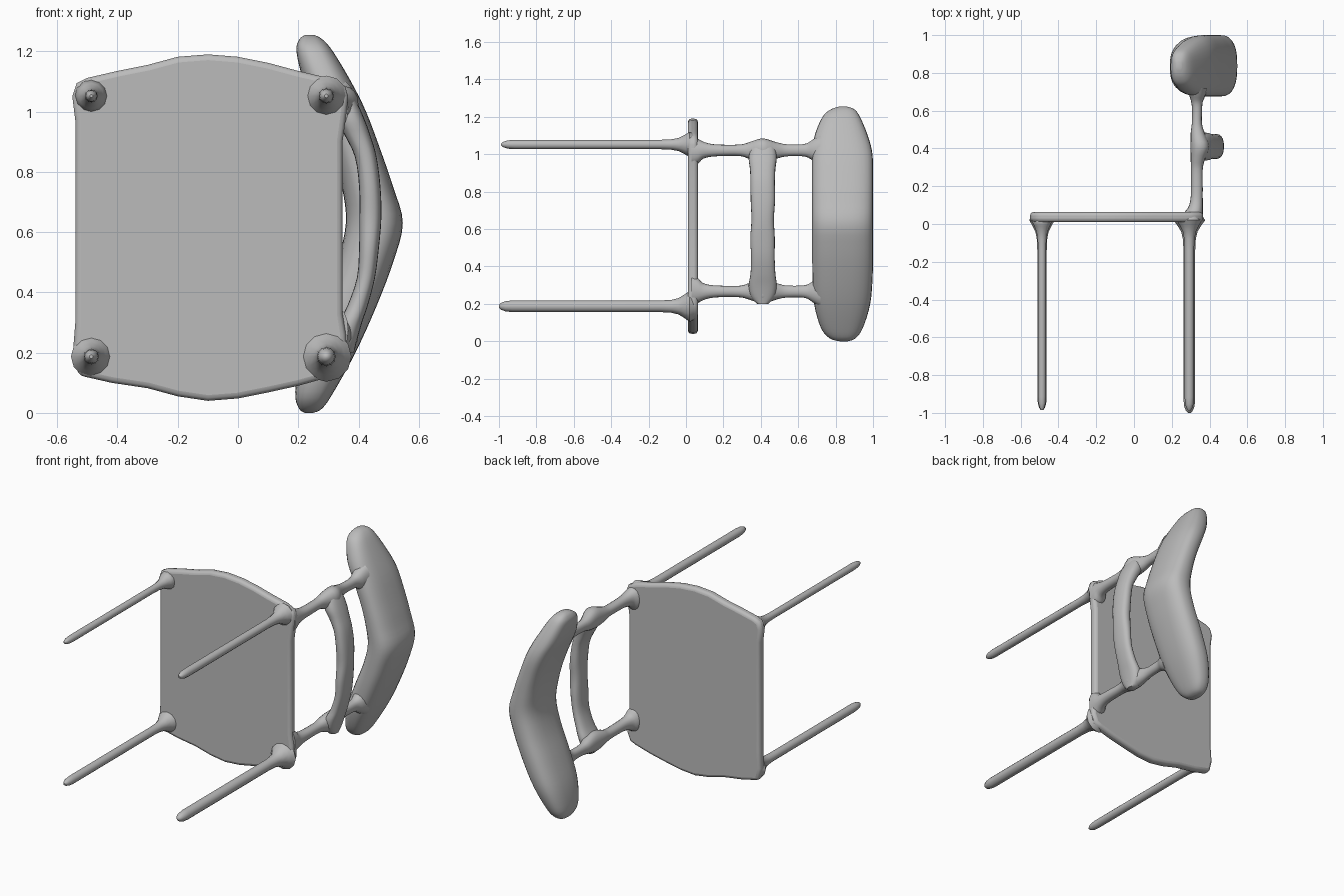
import bpy, bmesh, math

if "Cube" in bpy.data.objects:
    bpy.data.objects.remove(bpy.data.objects["Cube"])

grey = bpy.data.materials.new("plain grey")
grey.use_nodes = True
GREY = (0.5, 0.5, 0.5, 1)
grey.diffuse_color = GREY
grey.node_tree.nodes["Principled BSDF"].inputs["Base Color"].default_value = GREY


def finish(name, bm):
    bmesh.ops.recalc_face_normals(bm, faces=bm.faces)
    mesh = bpy.data.meshes.new(name)
    bm.to_mesh(mesh)
    bm.free()
    mesh.materials.append(grey)
    ob = bpy.data.objects.new(name, mesh)
    bpy.context.collection.objects.link(ob)
    bpy.ops.object.select_all(action='DESELECT')
    ob.select_set(True)
    bpy.context.view_layer.objects.active = ob
    bpy.ops.object.shade_smooth_by_angle(angle=math.radians(50))
    return ob


def spline(rows, steps):
    """Catmull-Rom resampling of profile rows."""
    if steps < 2:
        return rows
    out = []
    for i in range(len(rows) - 1):
        quad = (rows[max(i - 1, 0)], rows[i], rows[i + 1], rows[min(i + 2, len(rows) - 1)])
        for s in range(steps):
            t = s / steps
            out.append([0.5 * (2 * b + (c - a) * t + (2 * a - 5 * b + 4 * c - d) * t * t
                               + (3 * b - a - 3 * c + d) * t ** 3) for a, b, c, d in zip(*quad)])
    return out + [rows[-1]]


def loft(name, axis, rows, sides=16, power=2.0, steps=1):
    """Rows are (position along axis, low x, high x, low side, high side)."""
    bm = bmesh.new()
    rings = []
    for t, x0, x1, s0, s1 in spline(rows, steps):
        ring = []
        for k in range(sides):
            a = 2 * math.pi * k / sides
            c, s = math.cos(a), math.sin(a)
            u = math.copysign(abs(c) ** (2 / power), c)
            v = math.copysign(abs(s) ** (2 / power), s)
            x, w = (x0 + x1 + (x1 - x0) * u) / 2, (s0 + s1 + (s1 - s0) * v) / 2
            ring.append(bm.verts.new((x, t, w) if axis == 'y' else (x, w, t)))
        rings.append(ring)
    for lo, hi in zip(rings, rings[1:]):
        for k in range(sides):
            j = (k + 1) % sides
            bm.faces.new((lo[k], lo[j], hi[j], hi[k]))
    bm.faces.new(rings[0])
    bm.faces.new(rings[-1])
    return finish(name, bm)


# Seat: bowed outline extruded along y with rounded rim
outline = [(-0.53, 0.125), (-0.42, 0.10), (-0.30, 0.082), (-0.20, 0.055), (-0.10, 0.04),
           (0.0, 0.048), (0.10, 0.068), (0.20, 0.09), (0.30, 0.118), (0.34, 0.135), (0.362, 0.19),
           (0.358, 0.26), (0.347, 0.33), (0.347, 0.90), (0.358, 0.98), (0.366, 1.05), (0.355, 1.085),
           (0.30, 1.112), (0.20, 1.135), (0.10, 1.162), (0.0, 1.182), (-0.10, 1.19), (-0.20, 1.182),
           (-0.30, 1.155), (-0.40, 1.135), (-0.50, 1.112), (-0.535, 1.095), (-0.55, 1.05),
           (-0.54, 0.97), (-0.54, 0.30), (-0.548, 0.20)]
bm = bmesh.new()
base = bm.faces.new([bm.verts.new((x, 0.01, z)) for x, z in outline])
top = bmesh.ops.extrude_face_region(bm, geom=[base])["geom"]
bmesh.ops.translate(bm, verts=[g for g in top if isinstance(g, bmesh.types.BMVert)], vec=(0, 0.054, 0))
seat = finish("seat", bm)
bevel = seat.modifiers.new("rounded rim", 'BEVEL')
bevel.width, bevel.segments, bevel.angle_limit = 0.019, 3, math.radians(50)

# Legs: thin rods flaring into the seat corners
for name, x, z, r, end in (("outer_leg_upper", -0.487, 1.052, 0.021, -0.985),
                           ("outer_leg_lower", -0.487, 0.187, 0.025, -0.985),
                           ("inner_leg_upper", 0.293, 1.052, 0.025, -0.988),
                           ("inner_leg_lower", 0.293, 0.187, 0.031, -1.0)):
    profile = [(end, 0.25), (end + 0.012, 0.6), (end + 0.035, 0.88), (end + 0.07, 1.0), (-0.14, 1.0),
               (-0.08, 1.1), (-0.04, 1.4), (-0.01, 2.0), (0.02, 2.7), (0.045, 2.2)]
    loft(name, 'y', [(y, x - r * f, x + r * f, z - r * f, z + r * f) for y, f in profile], 12)

# Back posts: flared at the seat, swollen at the rail, flared at the headrest
post = [(0.03, 0.262, 0.366, -0.09, 0.075), (0.065, 0.27, 0.366, -0.07, 0.062),
        (0.09, 0.288, 0.365, -0.045, 0.048), (0.13, 0.299, 0.364, -0.034, 0.036),
        (0.19, 0.302, 0.364, -0.03, 0.031), (0.29, 0.302, 0.364, -0.03, 0.032),
        (0.34, 0.30, 0.375, -0.045, 0.045), (0.41, 0.30, 0.40, -0.06, 0.065),
        (0.48, 0.30, 0.375, -0.045, 0.045), (0.53, 0.306, 0.36, -0.032, 0.034),
        (0.60, 0.308, 0.36, -0.03, 0.032), (0.645, 0.303, 0.364, -0.035, 0.038),
        (0.68, 0.293, 0.378, -0.055, 0.06), (0.72, 0.28, 0.39, -0.08, 0.085)]
for name, z, sign in (("back_post_upper", 1.02, 1), ("back_post_lower", 0.267, -1)):
    loft(name, 'y', [(y, a, b, z + sign * c, z + sign * d) for y, a, b, c, d in post], 16, 2.2, 3)

# Middle rail bowed away from the seat
rail = [(0.20, 0.335, 0.385, 0.38, 0.44), (0.24, 0.32, 0.395, 0.345, 0.475),
        (0.30, 0.335, 0.412, 0.335, 0.485), (0.36, 0.365, 0.432, 0.345, 0.478),
        (0.45, 0.395, 0.455, 0.348, 0.474), (0.55, 0.402, 0.468, 0.344, 0.475),
        (0.65, 0.403, 0.476, 0.35, 0.47), (0.75, 0.402, 0.473, 0.346, 0.476),
        (0.85, 0.388, 0.46, 0.345, 0.475), (0.92, 0.355, 0.44, 0.342, 0.478),
        (0.98, 0.325, 0.418, 0.335, 0.485), (1.04, 0.31, 0.39, 0.35, 0.475),
        (1.08, 0.335, 0.362, 0.385, 0.435)]
loft("middle_rail", 'z', rail, 20, 2.5, 3)

# Headrest: thick crescent cushion
headrest = [(0.0, 0.222, 0.25, 0.82, 0.865), (0.015, 0.202, 0.28, 0.77, 0.905),
            (0.07, 0.19, 0.318, 0.722, 0.945), (0.20, 0.213, 0.39, 0.685, 0.985),
            (0.35, 0.268, 0.458, 0.676, 0.998), (0.50, 0.328, 0.515, 0.675, 1.0),
            (0.63, 0.358, 0.547, 0.675, 1.0), (0.75, 0.345, 0.515, 0.675, 1.0),
            (0.87, 0.313, 0.474, 0.675, 1.0), (1.0, 0.262, 0.425, 0.676, 0.997),
            (1.10, 0.218, 0.375, 0.688, 0.972), (1.20, 0.194, 0.315, 0.73, 0.93),
            (1.24, 0.204, 0.28, 0.775, 0.9), (1.255, 0.224, 0.252, 0.82, 0.86)]
loft("headrest", 'z', headrest, 28, 2.6, 4)
